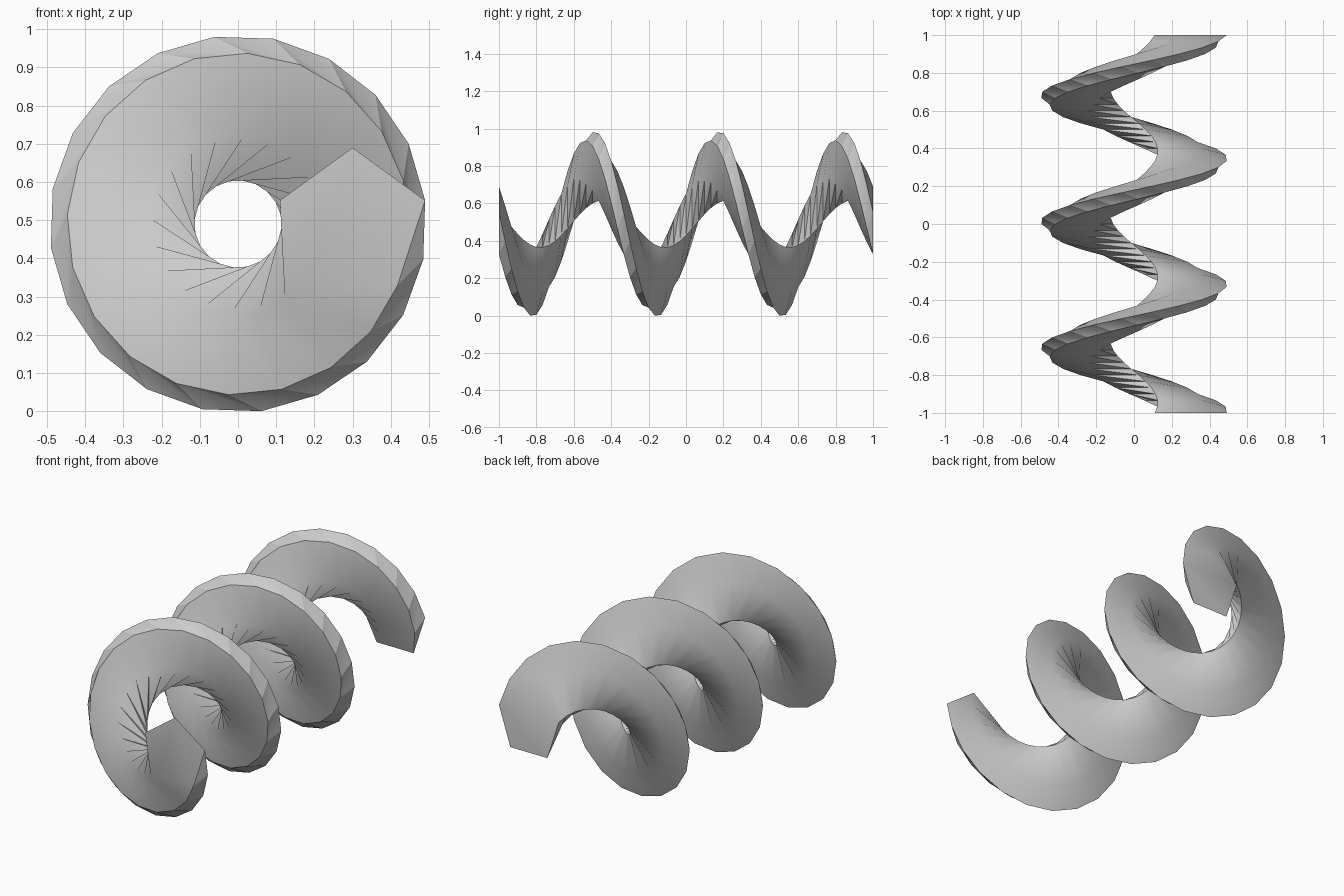
import bpy, bmesh, math

default = bpy.data.objects.get("Cube")
if default:
    bpy.data.objects.remove(default, do_unlink=True)

TURNS, STEPS, SIDES = 3, 20, 5
COIL_RADIUS, SECTION_RADIUS, AXIS_HEIGHT, LENGTH = 0.3, 0.2, 0.49, 2.0

# Plain grey material
grey = bpy.data.materials.new("Plain grey")
grey.use_nodes = True
colour = (0.6, 0.6, 0.6, 1)
grey.diffuse_color = colour
grey.node_tree.nodes["Principled BSDF"].inputs["Base Color"].default_value = colour

# Pentagon section, point up, offset from the coil axis
section = []
for i in range(SIDES):
    a = math.pi / 2 + math.tau * i / SIDES
    section.append((COIL_RADIUS + SECTION_RADIUS * math.cos(a), SECTION_RADIUS * math.sin(a)))

# Sweep the section along the screw path
bm = bmesh.new()
rings = []
total = TURNS * STEPS
for k in range(total + 1):
    t = -math.tau * k / STEPS
    c, s = math.cos(t), math.sin(t)
    y = LENGTH * (k / total - 0.5)
    rings.append([bm.verts.new((x * c - z * s, y, AXIS_HEIGHT + x * s + z * c)) for x, z in section])

# Twisted sides, split along the leading diagonal
for near, far in zip(rings, rings[1:]):
    for i in range(SIDES):
        j = (i + 1) % SIDES
        bm.faces.new((near[i], near[j], far[j]))
        bm.faces.new((near[i], far[j], far[i]))

# Flat end caps
bm.faces.new(rings[0][::-1])
bm.faces.new(rings[-1])

# Outward winding follows the known direction of the front cap
bm.normal_update()
cap = bm.faces[:][-2]
if cap.normal.y > 0:
    bmesh.ops.reverse_faces(bm, faces=[cap, bm.faces[:][-1]])
bmesh.ops.recalc_face_normals(bm, faces=bm.faces[:])
if bm.calc_volume(signed=True) < 0:
    bmesh.ops.reverse_faces(bm, faces=bm.faces[:])

mesh = bpy.data.meshes.new("coil")
bm.to_mesh(mesh)
bm.free()
mesh.materials.append(grey)
coil = bpy.data.objects.new("coil", mesh)
bpy.context.collection.objects.link(coil)

# Smooth along the coil, sharp at ridges and caps
bpy.ops.object.select_all(action="DESELECT")
coil.select_set(True)
bpy.context.view_layer.objects.active = coil
bpy.ops.object.shade_smooth_by_angle(angle=math.radians(30))
